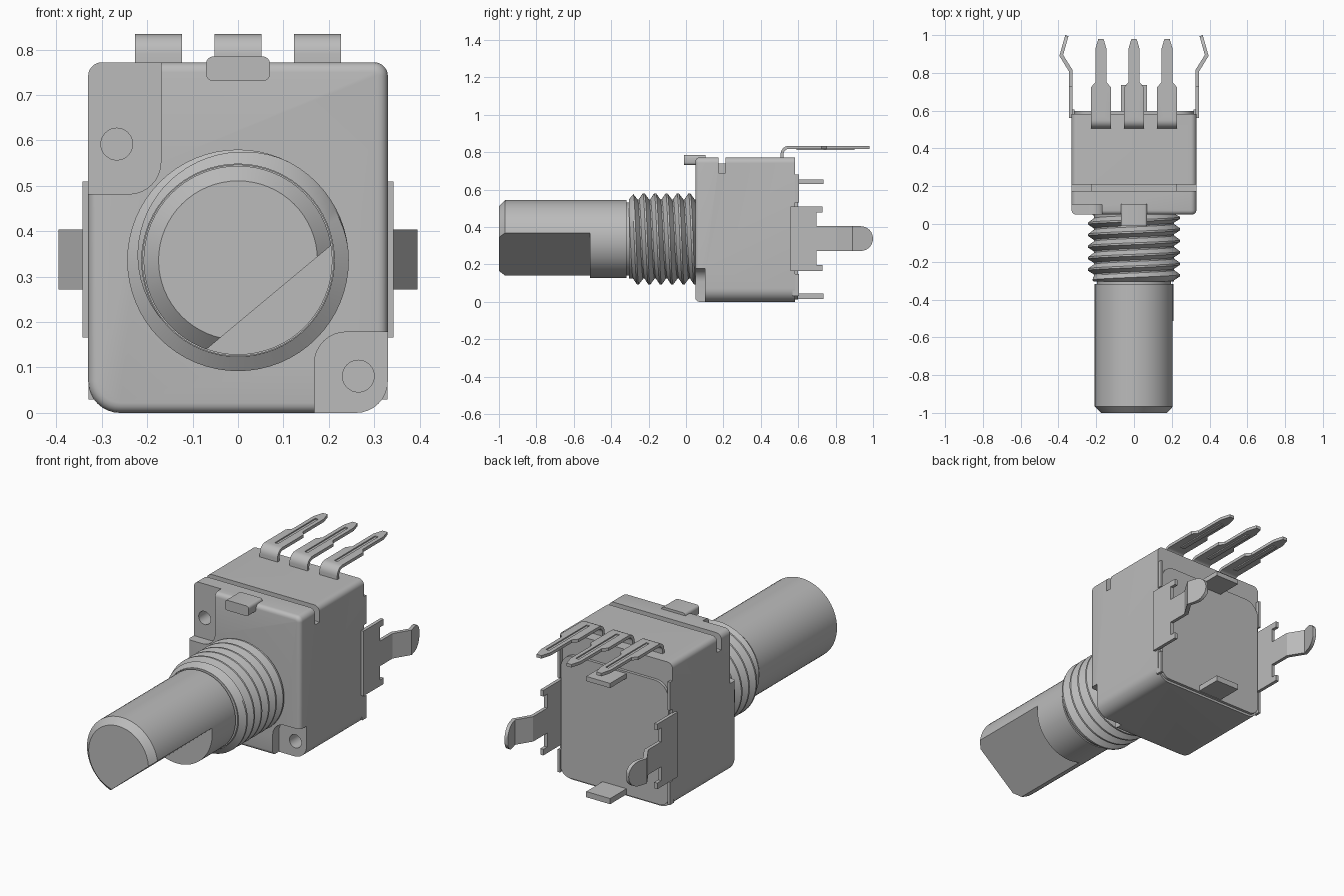
import bpy, bmesh, math
from mathutils import Vector

old = bpy.data.objects.get("Cube")
if old:
    bpy.data.objects.remove(old, do_unlink=True)

grey = bpy.data.materials.new("satin_grey")
grey.use_nodes = True
COL = (0.5, 0.5, 0.5, 1.0)
grey.diffuse_color = COL
grey.node_tree.nodes["Principled BSDF"].inputs["Base Color"].default_value = COL

CZ = 0.336  # height of the shaft axis


def finish(name, bm):
    bmesh.ops.recalc_face_normals(bm, faces=bm.faces)
    me = bpy.data.meshes.new(name)
    bm.to_mesh(me)
    bm.free()
    ob = bpy.data.objects.new(name, me)
    bpy.context.collection.objects.link(ob)
    me.materials.append(grey)
    return ob


def activate(ob):
    bpy.ops.object.select_all(action='DESELECT')
    ob.select_set(True)
    bpy.context.view_layer.objects.active = ob


def smooth(ob, angle=35):
    activate(ob)
    bpy.ops.object.shade_smooth_by_angle(angle=math.radians(angle))


def rounded(corners, seg=8):
    """Polygon from (u, v, radius) corners, with rounded corners."""
    out, n = [], len(corners)
    for i, (u, v, r) in enumerate(corners):
        p = Vector((u, v))
        if r == 0:
            out.append((u, v))
            continue
        a = p + (Vector(corners[i - 1][:2]) - p).normalized() * r
        b = p + (Vector(corners[(i + 1) % n][:2]) - p).normalized() * r
        c = a + b - p
        for k in range(seg + 1):
            t = k / seg * math.pi / 2
            out.append(tuple(c + (a - c) * math.cos(t) + (b - c) * math.sin(t)))
    return out


def prism(name, pts, axis, lo, hi, bevel=0):
    """Extrude a 2D outline along an axis; optionally round the rim at lo."""
    put = {'x': lambda u, v, w: (w, u, v),
           'y': lambda u, v, w: (u, w, v),
           'z': lambda u, v, w: (u, v, w)}[axis]
    bm = bmesh.new()
    a = [bm.verts.new(put(u, v, lo)) for u, v in pts]
    b = [bm.verts.new(put(u, v, hi)) for u, v in pts]
    front = bm.faces.new(a)
    bm.faces.new(b)
    n = len(pts)
    for i in range(n):
        j = (i + 1) % n
        bm.faces.new((a[i], a[j], b[j], b[i]))
    if bevel:
        bmesh.ops.recalc_face_normals(bm, faces=bm.faces)
        bmesh.ops.bevel(bm, geom=list(front.edges), offset=bevel, segments=4,
                        profile=0.5, affect='EDGES', clamp_overlap=True)
    return finish(name, bm)


def box(name, x, y, z):
    return prism(name, [(x[0], y[0]), (x[1], y[0]), (x[1], y[1]), (x[0], y[1])], 'z', *z)


def boolean(ob, cutter, op='DIFFERENCE'):
    cutter.hide_render = True
    m = ob.modifiers.new("cut", 'BOOLEAN')
    m.object, m.operation, m.solver = cutter, op, 'EXACT'
    activate(ob)
    bpy.ops.object.modifier_apply(modifier=m.name)
    bpy.data.objects.remove(cutter, do_unlink=True)


def circle(u, v, r, n=32):
    return [(u + r * math.cos(2 * math.pi * i / n), v + r * math.sin(2 * math.pi * i / n))
            for i in range(n)]


# Housing with two stepped corners, rivet holes and a top groove
body = prism("housing", rounded([(-.33, 0, .07), (.33, 0, .07), (.33, .772, .03), (-.33, .772, .03)]),
             'y', .05, .583, bevel=.022)
boolean(body, prism("c", rounded([(-.5, .482, 0), (-.17, .482, .07), (-.17, .9, 0), (-.5, .9, 0)]),
                    'y', -.1, .102))
boolean(body, prism("c", rounded([(.168, -.1, 0), (.5, -.1, 0), (.5, .178, 0), (.168, .178, .07)]),
                    'y', -.1, .102))
for hx, hz in ((-.267, .592), (.265, .081)):
    boolean(body, prism("c", circle(hx, hz, .035), 'y', 0, .3))
boolean(body, box("c", (-.5, .5), (.175, .21), (.74, .9)))
for s in (-1, 1):
    boolean(body, box("c", sorted((s * .225, s * .5)), (.175, .21), (.688, .9)))
smooth(body)

# Rear cover with its two bent tabs
cover = prism("rear_cover", rounded([(-.315, .012, .05), (.315, .012, .05),
                                     (.315, .665, .08), (-.315, .665, .08)]), 'y', .57, .598)
smooth(cover)
box("rear_tab_upper", (-.07, .07), (.57, .735), (.63, .655))
box("rear_tab_lower", (-.07, .07), (.57, .735), (.015, .045))
for s in (-1, 1):
    for z in ((.03, .15), (.53, .68)):
        box("rear_corner_lip", sorted((s * .316, s * .329)), (.57, .605), z)

# Locating lug on the front
lug = prism("locating_lug", rounded([(-.07, .731, .015), (.07, .731, .015),
                                     (.07, .785, .015), (-.07, .785, .015)], 4), 'y', -.01, .105)
smooth(lug)


# Threaded bushing: rows follow the helix and shift one pitch at the seam
def thread(name, y0, y1, root, crest, pitch, n=64):
    shape = [(0, root), (.12, root), (.46, crest), (.62, crest)]
    turns = math.ceil((y1 - y0) / pitch) + 1
    bm = bmesh.new()
    cols = []
    for j in range(n):
        a = 2 * math.pi * j / n
        col = []
        for k in range(-1, turns + 1):
            for f, r in shape:
                y = y0 + (k + f - j / n) * pitch
                if y <= y0 or y >= y1:
                    r = root
                y = min(max(y, y0), y1)
                r = min(r, root + (y - y0) * 1.2)
                col.append(bm.verts.new((r * math.cos(a), y, CZ + r * math.sin(a))))
        cols.append(col)
    step, rows = len(shape), len(cols[0])
    for j in range(n):
        nxt, off = cols[(j + 1) % n], (step if j == n - 1 else 0)
        for k in range(rows - 1):
            p, q = k - off, k - off + 1
            if p >= 0:
                bm.faces.new((cols[j][k], cols[j][k + 1], nxt[q], nxt[p]))
    bmesh.ops.remove_doubles(bm, verts=bm.verts, dist=1e-5)
    bmesh.ops.dissolve_degenerate(bm, edges=bm.edges, dist=1e-5)
    return finish(name, bm)


smooth(thread("threaded_bushing", -.305, .055, .212, .244, .061), 30)
smooth(prism("bushing_core", circle(0, CZ, .211, 64), 'y', -.305, .06))

# Shaft: lathed profile with a chamfered tip and a D flat
bm = bmesh.new()
N = 64
rings = [[bm.verts.new((x, y, z)) for x, z in circle(0, CZ, r, N)]
         for y, r in ((-1, .175), (-.967, .208), (-.317, .208), (-.317, .195), (-.29, .195))]
for a, b in zip(rings, rings[1:]):
    for i in range(N):
        j = (i + 1) % N
        bm.faces.new((a[i], a[j], b[j], b[i]))
bm.faces.new(rings[0])
bm.faces.new(rings[-1])
shaft = finish("shaft", bm)
nrm, tan = Vector((.64, -.768)), Vector((.768, .64))
base = Vector((0, CZ)) + nrm * .106
boolean(shaft, prism("c", [tuple(base + tan * t + nrm * d)
                           for t, d in ((-.4, 0), (.4, 0), (.4, .4), (-.4, .4))], 'y', -1.2, -.513))
smooth(shaft, 30)

# Terminal pins: bent sheet trimmed to a stepped outline, with a shallow groove
arc = [(math.cos(t), math.sin(t)) for t in (math.pi / 2 + k * math.pi / 12 for k in range(7))]
bend = ([(.99, .834)] + [(.55 + .044 * c, .79 + .044 * s) for c, s in arc] + [(.506, .76)]
        + [(.522, .76)] + [(.55 + .028 * c, .79 + .028 * s) for c, s in reversed(arc)] + [(.99, .818)])
half = [(.052, .4), (.052, .725), (.03, .75), (.03, .925), (.014, .98)]
for px in (-.175, 0, .175):
    pin = prism("terminal_pin", bend, 'x', px - .08, px + .08)
    outline = [(px + u, v) for u, v in half] + [(px - u, v) for u, v in reversed(half)]
    boolean(pin, prism("c", outline, 'z', .7, .9), 'INTERSECT')
    boolean(pin, box("c", (px - .009, px + .009), (.57, .91), (.828, .9)))
    smooth(pin)
    box("pin_rib", (px - .012, px + .012), (.59, .90), (.812, .819))

# Snap-in side brackets: bent sheet trimmed to a notched outline, mirrored
sheet = [(.325, .56), (.343, .56), (.343, .805), (.395, .89), (.364, 1.0),
         (.347, .994), (.375, .895), (.325, .815)]
bracket = prism("side_bracket", sheet, 'z', .1, .6)
lower = [(.55, .166), (.73, .166), (.73, .198), (.697, .198), (.697, .272)]
tip = [(.935 + .065 * math.cos(t), .338 + .066 * math.sin(t))
       for t in (-math.pi / 2 + k * math.pi / 12 for k in range(13))]
upper = [(y, .676 - z) for y, z in reversed(lower)]
boolean(bracket, prism("c", lower + tip + upper, 'x', .2, .5), 'INTERSECT')
bracket.modifiers.new("mirror", 'MIRROR')
smooth(bracket, 25)
